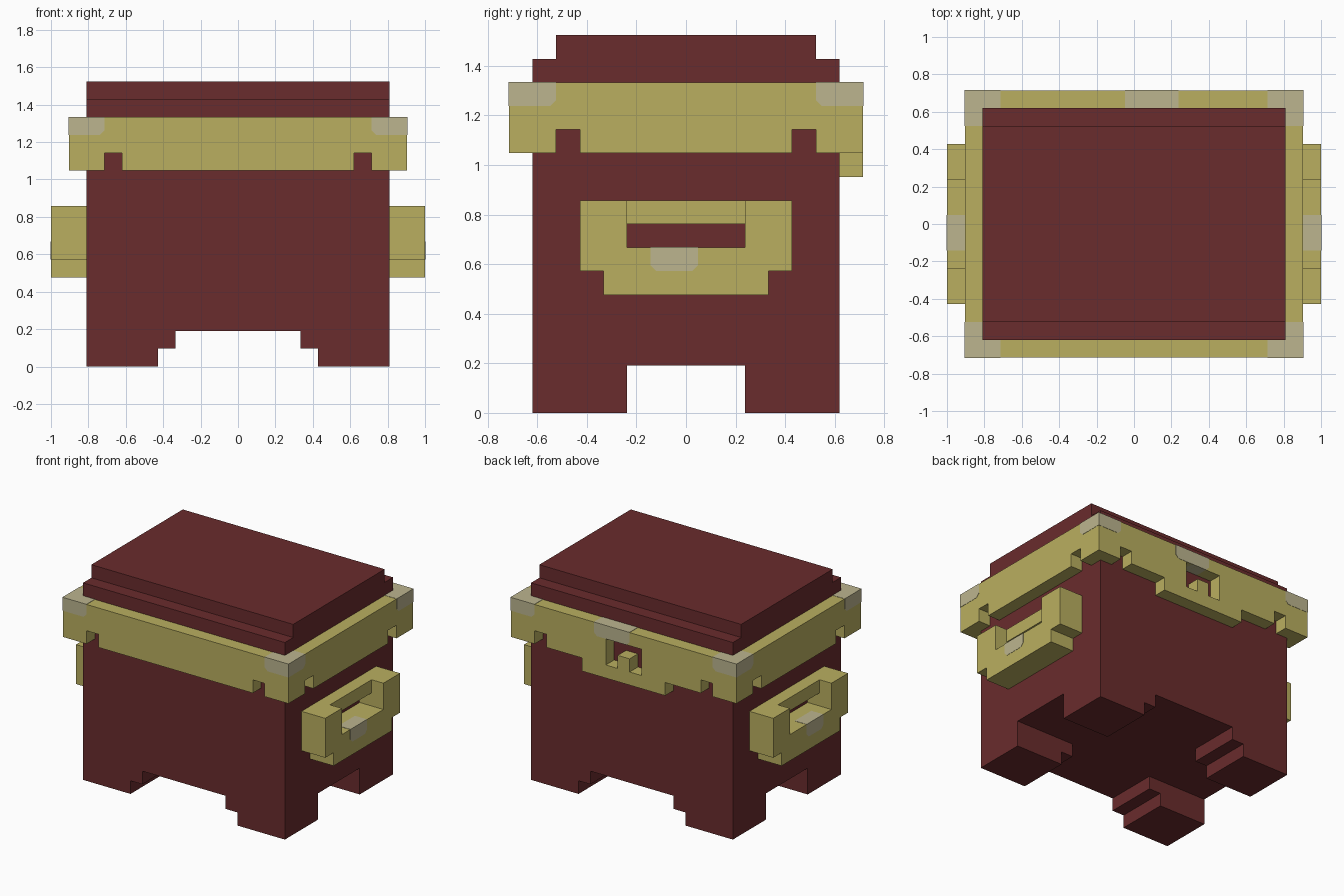
import bpy
import bmesh

UNIT = 2 / 21   # one block
LIFT = 0.02     # accents stand proud by this many blocks

if "Cube" in bpy.data.objects:
    bpy.data.objects.remove(bpy.data.objects["Cube"], do_unlink=True)


def material(name, colour):
    mat = bpy.data.materials.new(name)
    mat.use_nodes = True
    mat.diffuse_color = (*colour, 1)
    mat.node_tree.nodes["Principled BSDF"].inputs["Base Color"].default_value = (*colour, 1)
    return mat


red = material("dark_red", (0.144, 0.025, 0.026))
gold = material("dull_gold", (0.491, 0.429, 0.117))
pale = material("pale_gold", (0.503, 0.462, 0.275))


def prism(name, outline, axis, low, high, mat, mirror=""):
    """Extrude an outline along an axis, in block units."""
    bm = bmesh.new()
    verts = []
    for a, b in outline:
        co = [a, b]
        co.insert("xyz".index(axis), low)
        verts.append(bm.verts.new([c * UNIT for c in co]))
    face = bm.faces.new(verts)
    new = bmesh.ops.extrude_face_region(bm, geom=[face])["geom"]
    step = [0, 0, 0]
    step["xyz".index(axis)] = (high - low) * UNIT
    bmesh.ops.translate(bm, vec=step, verts=[g for g in new if isinstance(g, bmesh.types.BMVert)])
    bmesh.ops.recalc_face_normals(bm, faces=bm.faces)
    mesh = bpy.data.meshes.new(name)
    bm.to_mesh(mesh)
    bm.free()
    mesh.materials.append(mat)
    obj = bpy.data.objects.new(name, mesh)
    bpy.context.collection.objects.link(obj)
    if mirror:
        mod = obj.modifiers.new("Mirror", "MIRROR")
        mod.use_axis = ["x" in mirror, "y" in mirror, False]


def symmetric(half):
    return half + [(-a, b) for a, b in reversed(half)]


def accent(left, right, bottom, top, round_right=False):
    """Patch outline with clipped lower corners."""
    cut = 0.25
    points = [(left, top), (left, bottom + cut), (left + cut, bottom)]
    points += [(right - cut, bottom), (right, bottom + cut)] if round_right else [(right, bottom)]
    return points + [(right, top)]


# Body with stepped lid
prism("body", symmetric([(6.5, 2), (6.5, 15), (5.5, 15), (5.5, 16)]), "x", -8.5, 8.5, red)

# Four stepped feet
foot = [(8.5, 0), (8.5, 2), (3.5, 2), (3.5, 1), (4.5, 1), (4.5, 0)]
prism("feet", foot, "y", 2.5, 6.5, red, "xy")

# Rim around the top, notched near the corners
notch = [(7.5, 11), (7.5, 12), (6.5, 12), (6.5, 11)]
rim_end = [(9.5, 14), (9.5, 11)]
prism("front_rim", symmetric(rim_end + notch), "y", -7.5, -6.5, gold)
side = [(6.5, 14), (6.5, 11), (5.5, 11), (5.5, 12), (4.5, 12), (4.5, 11)]
prism("side_rims", symmetric(side), "x", 8.5, 9.5, gold, "x")

# Back rim drops into a clasp with a keyhole opening
clasp = [(3.5, 11), (3.5, 10), (0, 10), (0, 12), (0.5, 12), (0.5, 11), (1.5, 11), (1.5, 13), (0, 13)]
prism("back_rim_and_clasp", [(0, 14)] + rim_end + notch + clasp, "y", 6.5, 7.5, gold, "x")

# Handles: slotted inner layer, open-topped outer layer
grip_end = [(4.5, 9), (4.5, 6), (3.5, 6), (3.5, 5)]
slot = [(0, 5), (0, 7), (2.5, 7), (2.5, 8), (0, 8)]
prism("handle_inner", [(0, 9)] + grip_end + slot, "x", 8.5, 9.5, gold, "xy")
prism("handle_outer", symmetric([(2.5, 7), (2.5, 9)] + grip_end), "x", 9.5, 10.5, gold, "x")

# Pale worn accents
rim_top = 14 + LIFT
prism("corner_accent_ends", accent(7.5, 9.5 + LIFT, 13, rim_top), "y", 6.5, 7.5 + LIFT, pale, "xy")
prism("corner_accent_sides", accent(5.5, 6.5, 13, rim_top), "x", 8.5, 9.5 + LIFT, pale, "xy")
prism("clasp_accent", accent(-0.5, 2.5, 13, rim_top, True), "y", 6.5, 7.5 + LIFT, pale)
prism("handle_accents", accent(-1.5, 0.5, 6, 7 + LIFT, True), "x", 9.5, 10.5 + LIFT, pale, "x")
